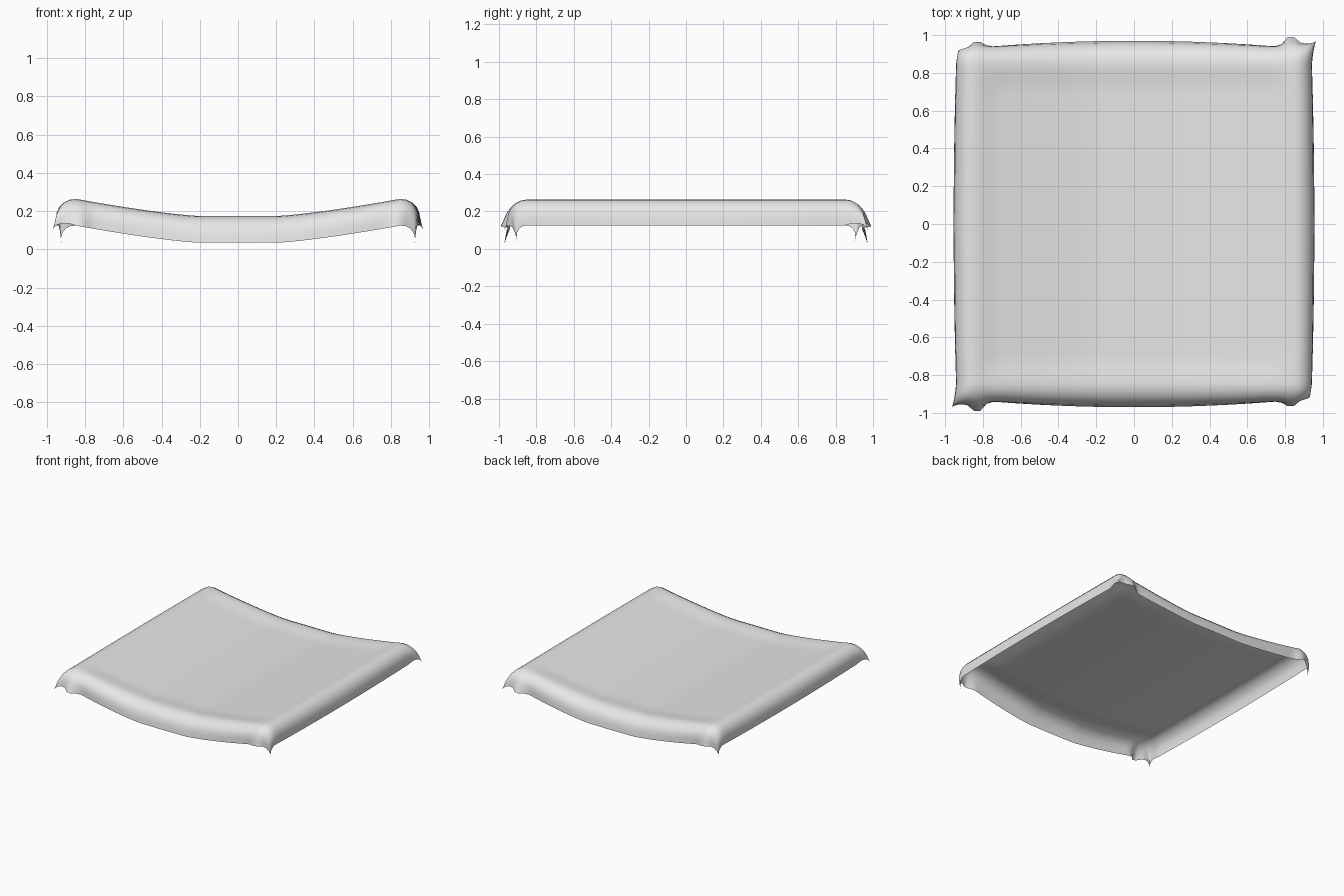
import bpy
import bmesh
from math import sin, cos, exp, pi

cube = bpy.data.objects.get("Cube")
if cube:
    bpy.data.objects.remove(cube, do_unlink=True)

FLAT = 0.85      # half width before the edge rolls over
RADIUS = 0.09    # radius of the rolled edge
HANG = 0.05      # straight hem below the roll
ARC = RADIUS * pi / 2
HALF = FLAT + ARC + HANG


def clamp(t):
    return max(0.0, min(1.0, t))


def fold(s):
    """Map cloth length to outward offset, drop and edge fraction."""
    d = abs(s) * HALF
    a = min(max(d - FLAT, 0), ARC) / RADIUS
    hem = max(d - FLAT - ARC, 0)
    offset = min(d, FLAT) + RADIUS * sin(a)
    drop = RADIUS * (1 - cos(a)) + hem
    return offset, drop, clamp((d - FLAT) / (ARC + HANG))


def sag(x):
    return 0.175 + 0.09 * clamp((abs(x) - 0.2) / 0.65) ** 1.3


def bowl(d):
    t = clamp((0.86 - d) / 0.16)
    return t * t * (3 - 2 * t)


def drape(u, v):
    x, drop_x, rx = fold(u)
    y, drop_y, ry = fold(v)
    z = sag(x) - drop_x - drop_y - 0.013 * bowl(x) * bowl(y)
    flared = u * v > 0       # opposite corners share a shape
    corner = rx * ry
    # Hem bows outward along the middle of each side
    hem_x = 0.015 * rx * clamp(1 - (y / 0.9) ** 2)
    hem_y = 0.03 * ry * clamp(1 - (x / 0.75) ** 2)
    # Small pleat beside each corner
    pleat = (0.058 if flared else 0.028) * ry ** 2 * exp(-((x - 0.83) / 0.04) ** 2)
    if flared:
        x, y, z = x + 0.035 * corner, y + 0.04 * corner, z + 0.1 * corner
    else:
        x, y, z = x - 0.02 * corner, y - 0.05 * corner, z + 0.015 * corner
    x, y = x + hem_x, y + hem_y + pleat
    return (x if u > 0 else -x, y if v > 0 else -y, z)


# Draped seat cover, a single open sheet
bm = bmesh.new()
bmesh.ops.create_grid(bm, x_segments=64, y_segments=64, size=1)
for vert in bm.verts:
    vert.co = drape(vert.co.x, vert.co.y)
mesh = bpy.data.meshes.new("seat_cover")
bm.to_mesh(mesh)
bm.free()
cover = bpy.data.objects.new("seat_cover", mesh)
bpy.context.collection.objects.link(cover)
mesh.polygons.foreach_set("use_smooth", [True] * len(mesh.polygons))

# Plain grey cloth
grey = bpy.data.materials.new("grey_cloth")
grey.use_nodes = True
color = (0.8, 0.8, 0.8, 1)
grey.diffuse_color = color
grey.node_tree.nodes["Principled BSDF"].inputs["Base Color"].default_value = color
mesh.materials.append(grey)
